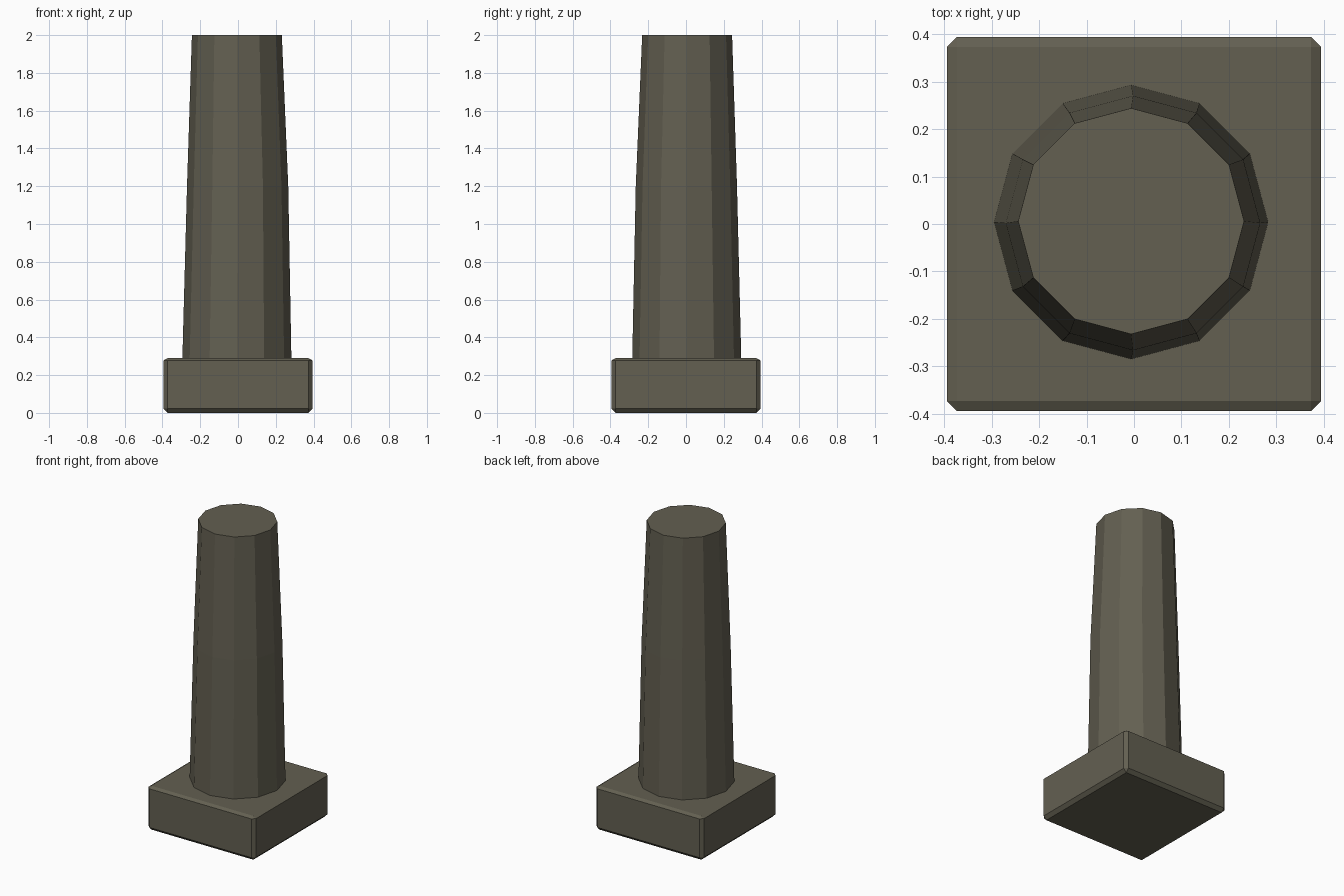
import bpy, bmesh, math

if "Cube" in bpy.data.objects:
    bpy.data.objects.remove(bpy.data.objects["Cube"])

stone = bpy.data.materials.new("weathered olive stone")
stone.diffuse_color = (0.125, 0.116, 0.083, 1)
stone.use_nodes = True
stone.node_tree.nodes["Principled BSDF"].inputs["Base Color"].default_value = stone.diffuse_color


def add_object(name, bm):
    bmesh.ops.recalc_face_normals(bm, faces=bm.faces[:])
    mesh = bpy.data.meshes.new(name)
    bm.to_mesh(mesh)
    bm.free()
    mesh.materials.append(stone)
    obj = bpy.data.objects.new(name, mesh)
    bpy.context.collection.objects.link(obj)
    return obj


# Square plinth with chamfered edges, as the hull of its chamfer corners
bm = bmesh.new()
half, inner = 0.394, 0.373
for sx in (-1, 1):
    for sy in (-1, 1):
        for x, y, z in ((inner, inner, 0), (half, inner, 0.022), (inner, half, 0.022),
                        (half, inner, 0.278), (inner, half, 0.278), (inner, inner, 0.29)):
            bm.verts.new((sx * x, sy * y, z))
bmesh.ops.convex_hull(bm, input=bm.verts[:])
bmesh.ops.dissolve_limit(bm, angle_limit=0.01, verts=bm.verts[:], edges=bm.edges[:])
add_object("plinth", bm)

# Twelve-sided shaft, slightly swollen and off centre: (z, radius, x, y)
rings = ((0.27, 0.289, -0.006, 0.004),
         (1.2, 0.268, -0.002, 0.002),
         (2.0, 0.238, -0.006, 0.006))
bm = bmesh.new()
loops = []
for z, r, cx, cy in rings:
    loops.append([bm.verts.new((cx + r * math.cos(math.tau * i / 12),
                                cy + r * math.sin(math.tau * i / 12), z))
                  for i in range(12)])
for a, b in zip(loops, loops[1:]):
    for i in range(12):
        j = (i + 1) % 12
        bm.faces.new((a[i], a[j], b[j], b[i]))
bm.faces.new(loops[-1])
bm.faces.new(loops[0][::-1])
add_object("column_shaft", bm)
